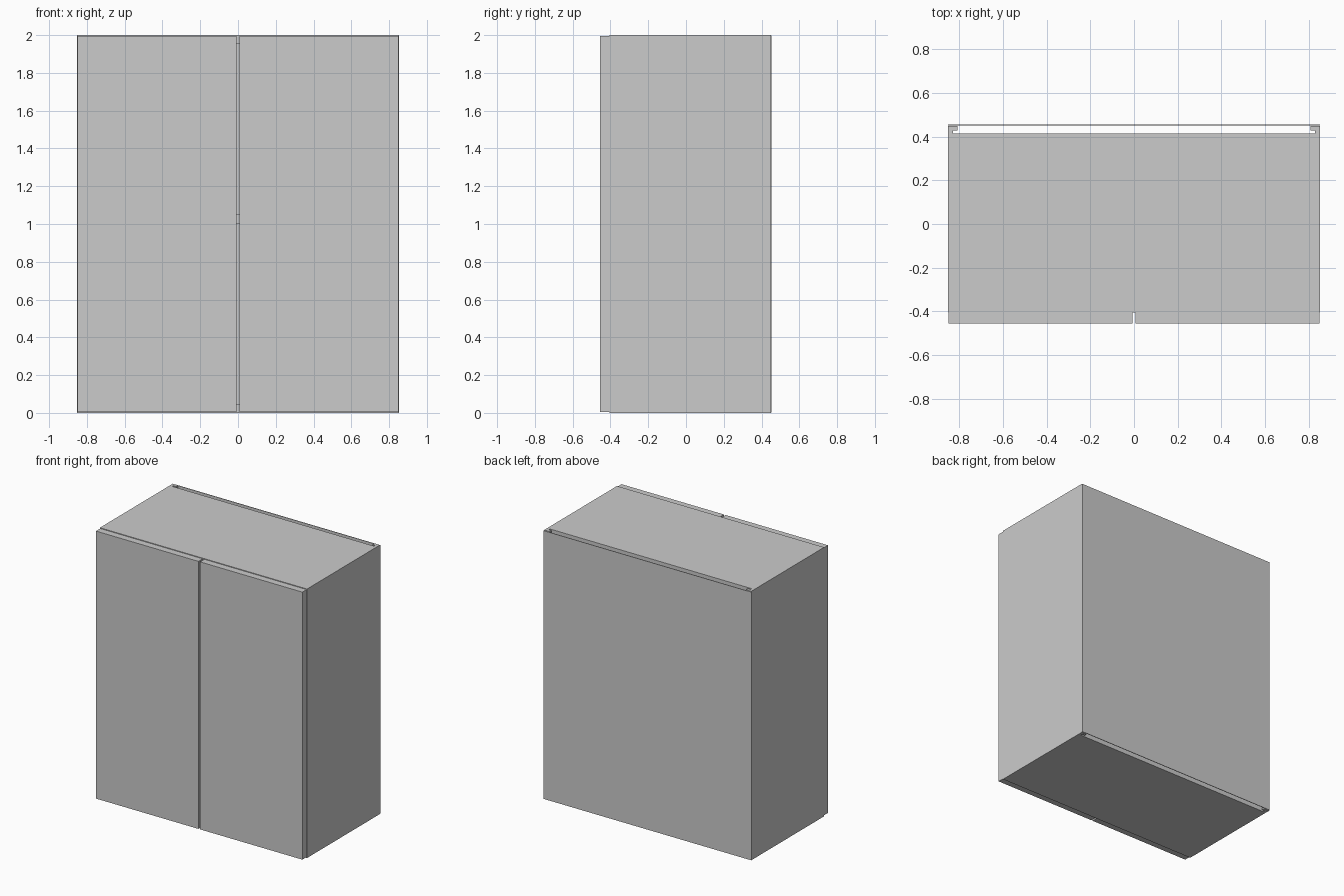
import bpy, bmesh

if "Cube" in bpy.data.objects:
    bpy.data.objects.remove(bpy.data.objects["Cube"])

W = 0.852          # half width of the carcass
T = 0.044          # board thickness
FRONT, BACK = -0.406, 0.450


def prism(name, outline, z0, z1):
    """Extrude an XY outline from z0 to z1."""
    bm = bmesh.new()
    face = bm.faces.new([bm.verts.new((x, y, z0)) for x, y in outline])
    ext = bmesh.ops.extrude_face_region(bm, geom=[face])
    for v in ext["geom"]:
        if isinstance(v, bmesh.types.BMVert):
            v.co.z = z1
    bmesh.ops.recalc_face_normals(bm, faces=bm.faces)
    mesh = bpy.data.meshes.new(name)
    bm.to_mesh(mesh)
    bm.free()
    obj = bpy.data.objects.new(name, mesh)
    bpy.context.collection.objects.link(obj)
    return obj


def board(name, x0, x1, y0, y1, z0, z1):
    return prism(name, [(x0, y0), (x1, y0), (x1, y1), (x0, y1)], z0, z1)


for s, side in ((-1, "left"), (1, "right")):
    # side panel with a groove near its back edge
    profile = [(W, FRONT), (W, BACK), (W - T, BACK), (W - T, 0.428),
               (W - 0.022, 0.428), (W - 0.022, 0.414), (W - T, 0.414), (W - T, FRONT)]
    prism(side + "_side_panel", [(s * x, y) for x, y in profile], 0, 2)
    # door, slightly smaller than the carcass
    xs = sorted((s * 0.007, s * 0.849))
    board(side + "_door", *xs, -0.456, FRONT, 0.006, 1.995)

# horizontal boards between the sides
for name, z0 in (("bottom_panel", 0.0), ("middle_shelf", 1.003), ("top_panel", 1.952)):
    board(name, -W + T, W - T, FRONT, 0.414, z0, z0 + 0.048)

# thin back sheet
board("back_panel", -W, W, 0.4515, 0.456, 0.003, 1.997)
